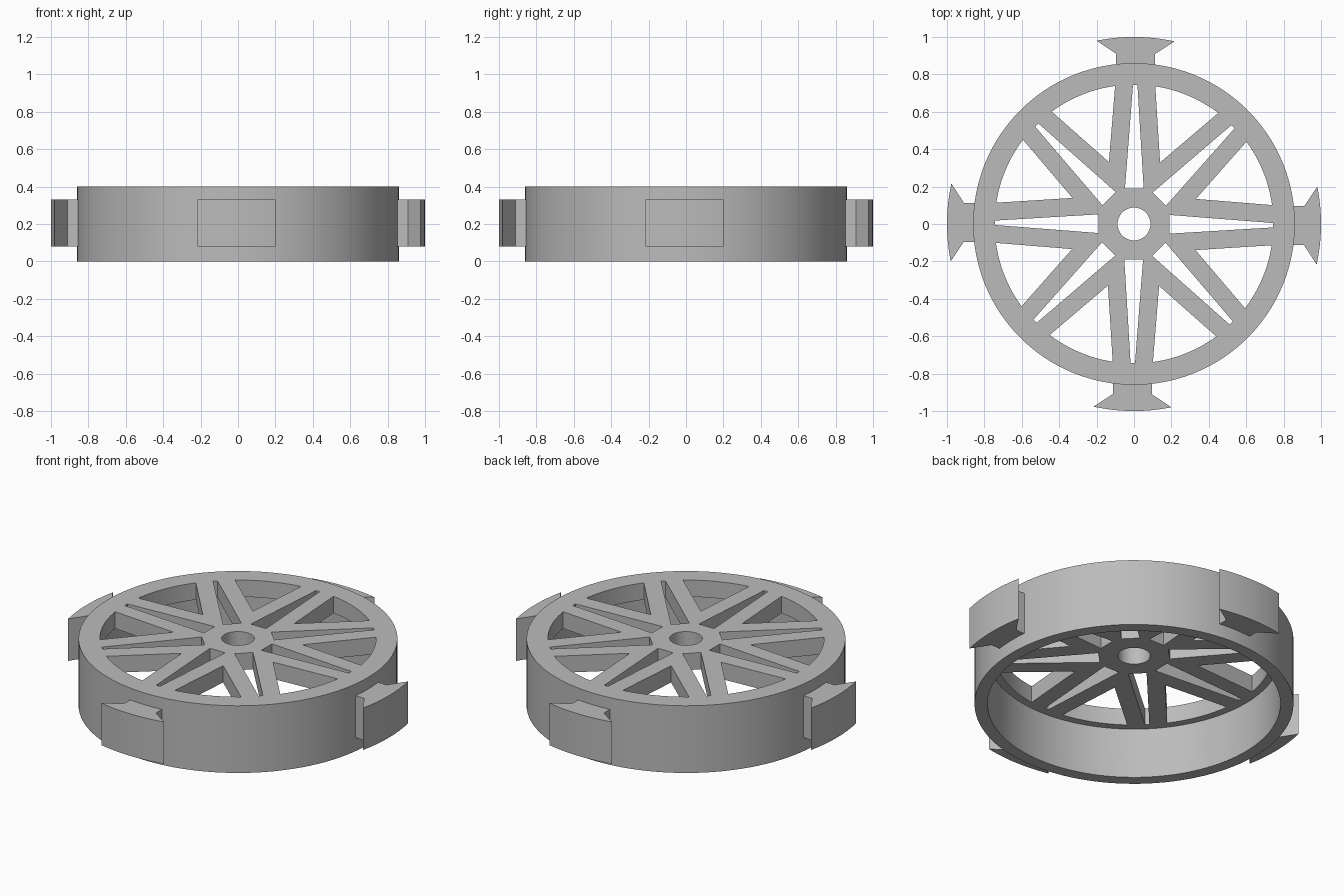
import bpy
from math import radians, sin, cos, pi

default = bpy.data.objects.get("Cube")
if default:
    bpy.data.objects.remove(default, do_unlink=True)

grey = bpy.data.materials.new("plain_grey")
grey.use_nodes = True
COLOUR = (0.5, 0.5, 0.5, 1)
grey.diffuse_color = COLOUR
grey.node_tree.nodes["Principled BSDF"].inputs["Base Color"].default_value = COLOUR

TWIST = radians(-0.5)


def arc(radius, start, end, steps):
    """Points along an arc, angles in radians."""
    angles = [start + (end - start) * i / steps for i in range(steps + 1)]
    return [(radius * cos(a), radius * sin(a)) for a in angles]


def circle(radius, steps):
    return arc(radius, 0, 2 * pi, steps)[:-1]


def turned(points, angle):
    return [(x * cos(angle) - y * sin(angle), x * sin(angle) + y * cos(angle)) for x, y in points]


def extruded(name, outlines, bottom, top):
    """Fill flat outlines (inner ones become holes) and give them height."""
    curve = bpy.data.curves.new(name, "CURVE")
    curve.dimensions = "2D"
    curve.fill_mode = "BOTH"
    curve.extrude = (top - bottom) / 2
    for points in outlines:
        spline = curve.splines.new("POLY")
        spline.points.add(len(points) - 1)
        for target, (x, y) in zip(spline.points, points):
            target.co = (x, y, 0, 1)
        spline.use_cyclic_u = True
    obj = bpy.data.objects.new(name, curve)
    bpy.context.collection.objects.link(obj)
    obj.location.z = (bottom + top) / 2
    bpy.ops.object.select_all(action="DESELECT")
    obj.select_set(True)
    bpy.context.view_layer.objects.active = obj
    bpy.ops.object.convert(target="MESH")
    obj = bpy.context.view_layer.objects.active
    # Weld the caps to the walls
    bpy.ops.object.mode_set(mode="EDIT")
    bpy.ops.mesh.select_all(action="SELECT")
    bpy.ops.mesh.remove_doubles(threshold=0.0001)
    bpy.ops.mesh.normals_make_consistent(inside=False)
    bpy.ops.object.mode_set(mode="OBJECT")
    obj.data.materials.clear()
    obj.data.materials.append(grey)
    return obj


def smooth(obj):
    bpy.ops.object.select_all(action="DESELECT")
    obj.select_set(True)
    bpy.context.view_layer.objects.active = obj
    bpy.ops.object.shade_smooth_by_angle(angle=radians(30))


# Wheel outline: rim, axle hole, and the gaps that leave eight pairs of spokes
slot = [(0.742, -0.012), (0.742, 0.012), (0.19, 0.05), (0.19, -0.05)]
gap = arc(0.745, radians(8.3), radians(36.7), 12) + [(0.33, 0.137)]
outlines = [circle(0.86, 128), circle(0.088, 48)]
for i in range(8):
    angle = i * pi / 4 + TWIST
    outlines += [turned(slot, angle), turned(gap, angle)]
wheel = extruded("spoked_wheel", outlines, 0, 0.4)

# Hollow the underside, leaving a thin spoked face and the rim wall
cutter = extruded("hollow_cutter", [circle(0.79, 128)], -0.2, 0.3)
cutter.hide_render = True
hollow = wheel.modifiers.new("hollow", "BOOLEAN")
hollow.operation = "DIFFERENCE"
hollow.solver = "EXACT"
hollow.object = cutter
bpy.context.view_layer.objects.active = wheel
bpy.ops.object.modifier_apply(modifier="hollow")
bpy.data.objects.remove(cutter, do_unlink=True)
smooth(wheel)

# Four flared lugs around the rim
flare = math_flare = radians(12)
lug = [(0.84, -0.105), (0.91, -0.105)] + arc(1, -flare, flare, 12) + [(0.91, 0.105), (0.84, 0.105)]
for i, side in enumerate(("left", "back", "right", "front")):
    smooth(extruded(side + "_lug", [turned(lug, i * pi / 2 + TWIST)], 0.08, 0.33))
